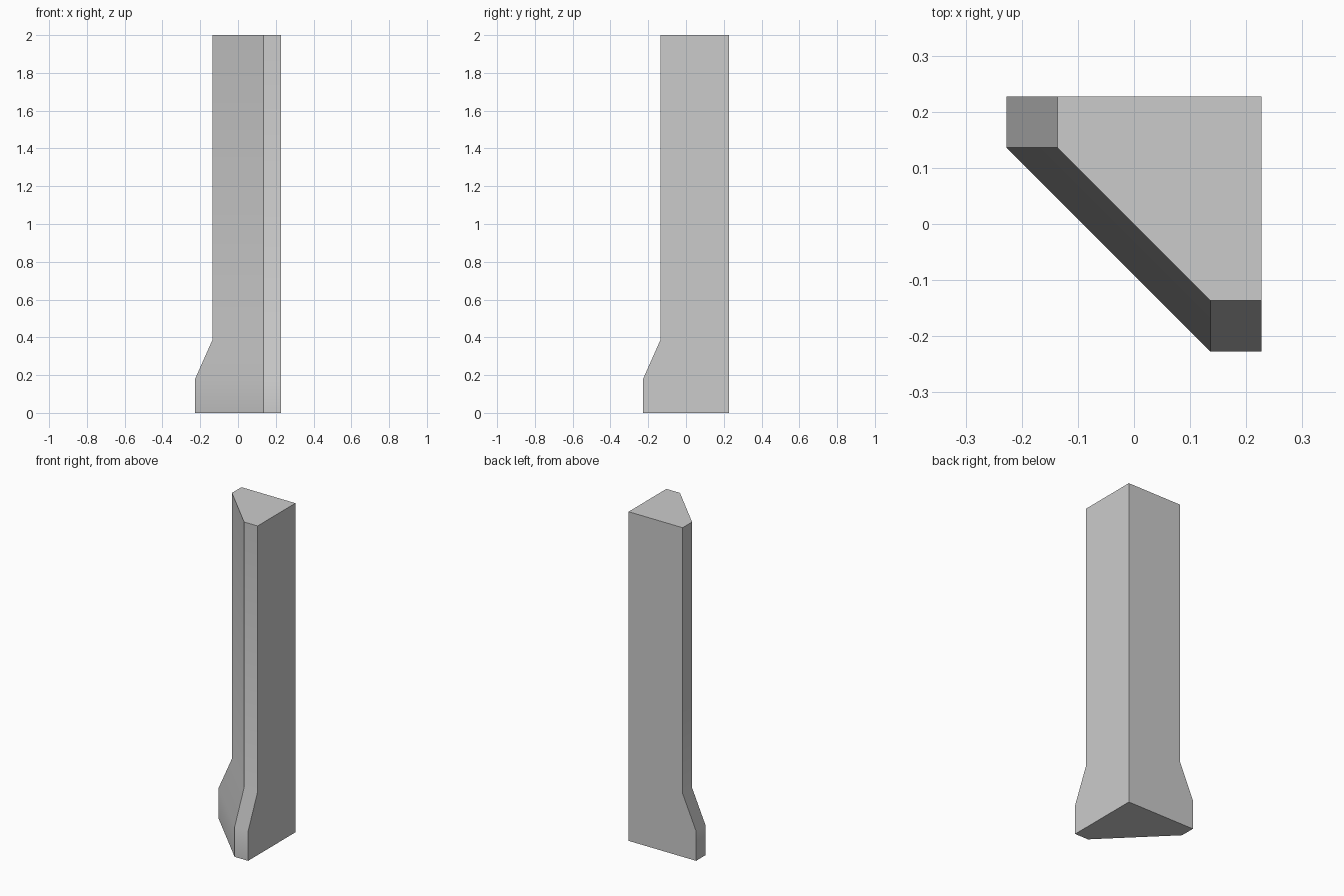
import bpy, bmesh, math

if "Cube" in bpy.data.objects:
    bpy.data.objects.remove(bpy.data.objects["Cube"])

BACK = 0.227     # right-angled back corner
CUT = 0.136      # start of the diagonal front face


def section(reach):
    """Corner-post outline whose two short ends extend to -reach."""
    return [(BACK, BACK), (-reach, BACK), (-reach, CUT), (CUT, -reach), (BACK, -reach)]


# Levels: foot bottom, foot top, slope top, post top
levels = [(0.0, 0.227), (0.18, 0.227), (0.385, CUT), (2.0, CUT)]

bm = bmesh.new()
rings = [[bm.verts.new((x, y, z)) for x, y in section(r)] for z, r in levels]

# Sides
for low, high in zip(rings, rings[1:]):
    for i in range(5):
        j = (i + 1) % 5
        bm.faces.new((low[i], low[j], high[j], high[i]))

# Caps
bm.faces.new(rings[0][::-1])
bm.faces.new(rings[-1])
bmesh.ops.recalc_face_normals(bm, faces=bm.faces)

mesh = bpy.data.meshes.new("corner_post")
bm.to_mesh(mesh)
bm.free()
post = bpy.data.objects.new("corner_post", mesh)
bpy.context.collection.objects.link(post)

# Soft bends at the foot, crisp vertical corners
bpy.context.view_layer.objects.active = post
post.select_set(True)
bpy.ops.object.shade_smooth_by_angle(angle=math.radians(30))
